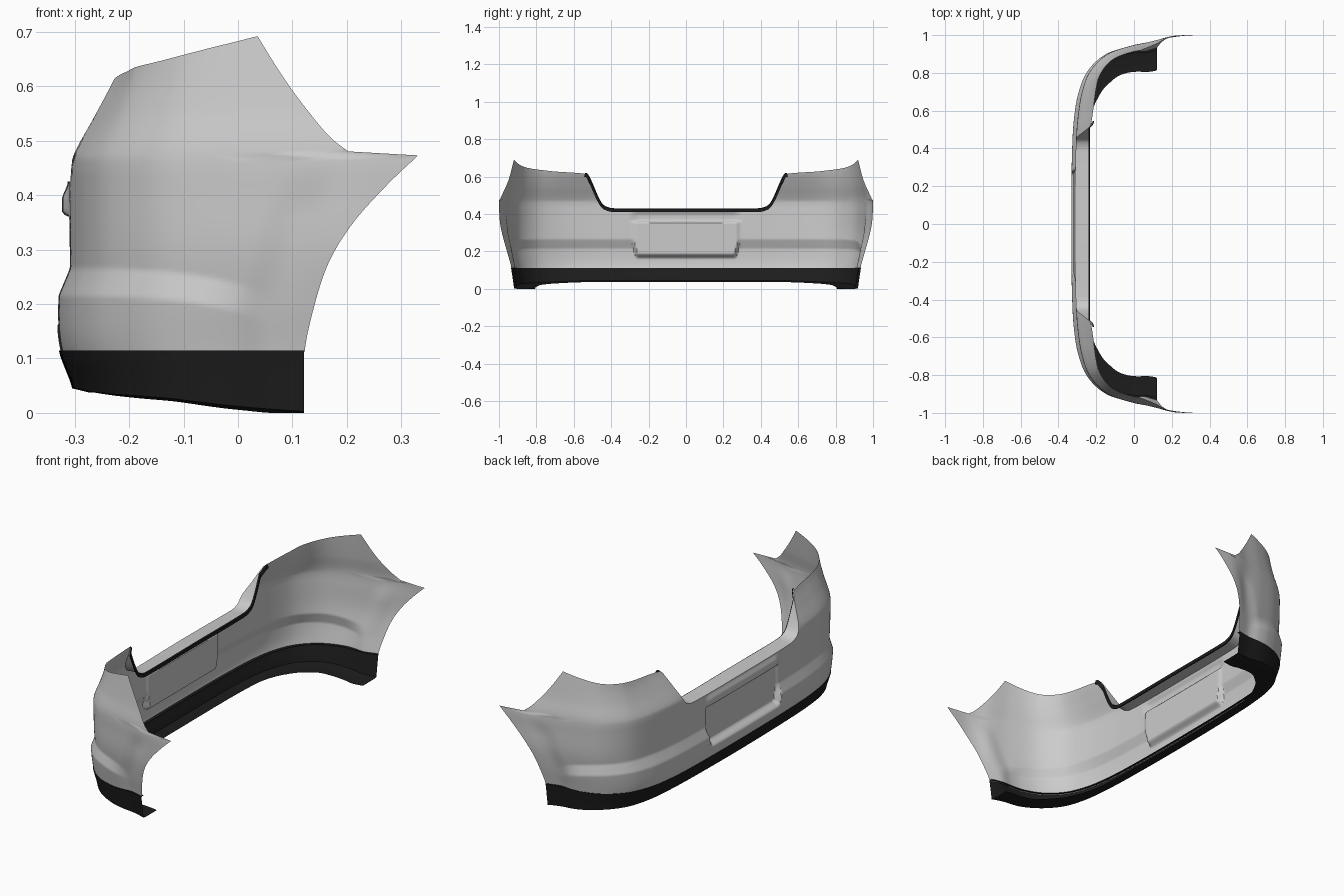
import bpy, bmesh, math
from mathutils import Vector

cube = bpy.data.objects.get("Cube")
if cube:
    bpy.data.objects.remove(cube)

black = bpy.data.materials.new("black_plastic")
black.use_nodes = True
black.diffuse_color = (0.012, 0.012, 0.012, 1)
black.node_tree.nodes["Principled BSDF"].inputs["Base Color"].default_value = black.diffuse_color


def ramp(e0, e1, v):
    return min(1, max(0, (v - e0) / (e1 - e0)))


def step(e0, e1, v):
    t = ramp(e0, e1, v)
    return t * t * (3 - 2 * t)


def interp(pts, v):
    """Smooth curve through (knot, value) pairs."""
    n = len(pts) - 1
    v = min(max(v, pts[0][0]), pts[n][0])
    i = next((k for k in range(n) if v <= pts[k + 1][0]), n - 1)
    (k0, p0), (k1, p1) = pts[i], pts[i + 1]
    h = k1 - k0
    t = (v - k0) / h

    def slope(j):
        a, b = pts[max(j - 1, 0)], pts[min(j + 1, n)]
        return (b[1] - a[1]) / (b[0] - a[0])
    m0, m1 = slope(i) * h, slope(i + 1) * h
    return ((2 * t**3 - 3 * t**2 + 1) * p0 + (t**3 - 2 * t**2 + t) * m0
            + (3 * t**2 - 2 * t**3) * p1 + (t**3 - t**2) * m1)


# Plan curve of one half, running from the middle to the wheel arch tip
PLAN = [(-.333, 0), (-.332, .2), (-.328, .4), (-.319, .55), (-.296, .69), (-.247, .807),
        (-.152, .896), (-.01, .944), (.1, .966), (.165, .985), (.22, .996), (.335, 1)]
arc = [0]
for p, q in zip(PLAN, PLAN[1:]):
    arc.append(arc[-1] + math.dist(p, q))
PLAN_X = [(a, p[0]) for a, p in zip(arc, PLAN)]
PLAN_Y = [(a, p[1]) for a, p in zip(arc, PLAN)]

# Inward offset by height, in the middle and on the sides
MID = [(0, .06), (.05, .05), (.11, .028), (.16, .021), (.27, .022), (.42, .02),
       (.45, .02), (.475, .024), (.55, .063), (.615, .094), (.7, .12)]
SIDE = [(0, .055), (.11, .038), (.2, .02), (.3, .004), (.4, 0), (.48, 0),
        (.56, .015), (.7, .035)]
# Wheel arch edge below and above the tip, and the fold beside it: x by height
ARCH_LOW = [(0, .11), (.11, .112), (.2, .135), (.28, .167), (.35, .212), (.42, .275), (.475, .333)]
ARCH_HIGH = [(.475, .21), (.505, .17), (.56, .12), (.615, .08), (.692, .03)]
FOLD = [(.11, .045), (.2, .055), (.3, .09), (.48, .15)]
CREASE = [(-.34, .266), (-.2, .263), (-.1, .255), (0, .235), (.05, .21), (.12, .2)]
TOP = [(0, .425), (.38, .425), (.42, .432), (.45, .455), (.52, .595), (.54, .614),
       (.75, .629), (.95, .65), (1.14, .692)]
BOTTOM = [(0, .045), (.5, .045), (.77, .036), (.96, .027), (1.1, .012), (1.23, .002)]
SPLIT, PEAK, COLS, LOW, HIGH = .40, .692, 130, 48, 40


def arc_at_x(x):
    lo, hi = .3, arc[-1]
    for _ in range(30):
        mid = (lo + hi) / 2
        lo, hi = (mid, hi) if interp(PLAN_X, mid) < x else (lo, mid)
    return lo


BASE = arc_at_x(ARCH_HIGH[-1][1])


def end_arc(z):
    return arc_at_x(interp(ARCH_LOW if z < .476 else ARCH_HIGH, z))


def column_arc(t, end):
    return t * BASE + (end - BASE) * max(0, (t - .6) / .4) ** 2.2


def surface(a, z, inset=0.0):
    """Point on the outer shell at arc length a and height z."""
    x, y = interp(PLAN_X, a), interp(PLAN_Y, a)
    a0, a1 = max(a - .004, 0), min(a + .004, arc[-1])
    n = Vector((interp(PLAN_Y, a1) - interp(PLAN_Y, a0),
                interp(PLAN_X, a0) - interp(PLAN_X, a1))).normalized()
    w = step(.6, 1.1, a)
    d = interp(MID, z) * (1 - w) + interp(SIDE, z) * w + inset
    zc = interp(CREASE, x)
    d -= .02 * ramp(zc, zc - .05, z) * (1 - step(-.07, .06, x))
    return Vector((x + n.x * d, y + n.y * d, z))


def body_point(a, z):
    # shallow fold running beside the wheel arch edge
    off = interp(PLAN_X, a) - interp(FOLD, z)
    p = surface(a, z, .006 * step(-.07, 0, off) * step(.07, 0, off) * step(.46, .36, z))
    # brow over the plate, then the plate recess itself
    p.x -= .011 * step(.355, .37, z) * step(.425, .39, z) * step(.31, .25, p.y)
    half = .262 + .015 * step(.17, .25, z)
    recess = step(half + .012, half - .006, p.y) * step(.16, .19, z) * step(.365, .353, z)
    p.x += (-.301 - p.x) * recess
    return p


def grid(name, rows, material=None):
    """Skin rows of points and mirror them to the other half."""
    bm = bmesh.new()
    vs = [[bm.verts.new(p) for p in row] for row in rows]
    for r0, r1 in zip(vs, vs[1:]):
        for i in range(len(r0) - 1):
            bm.faces.new((r0[i], r0[i + 1], r1[i + 1], r1[i]))
    bmesh.ops.remove_doubles(bm, verts=bm.verts, dist=.0001)
    bmesh.ops.recalc_face_normals(bm, faces=bm.faces)
    mesh = bpy.data.meshes.new(name)
    bm.to_mesh(mesh)
    bm.free()
    ob = bpy.data.objects.new(name, mesh)
    bpy.context.collection.objects.link(ob)
    if material:
        mesh.materials.append(material)
    bpy.ops.object.select_all(action='DESELECT')
    ob.select_set(True)
    bpy.context.view_layer.objects.active = ob
    bpy.ops.object.shade_smooth_by_angle(angle=math.radians(35))
    mirror = ob.modifiers.new("mirror", 'MIRROR')
    mirror.use_axis = (False, True, False)


ts = [i / COLS for i in range(COLS + 1)]

# Bumper shell: even rows up to the split, then rows that fan out to the top edge
rows = []
for k in range(LOW):
    z = .112 + (SPLIT - .112) * k / LOW
    rows.append([body_point(column_arc(t, end_arc(z)), z) for t in ts])
for k in range(HIGH + 1):
    f = k / HIGH
    end = end_arc(SPLIT + f * (PEAK - SPLIT))
    rows.append([body_point(column_arc(t, end), SPLIT + f * (interp(TOP, t * BASE) - SPLIT))
                 for t in ts])
grid("bumper_shell", rows)

# Shelf folded inward along the middle cutout
edge = [p for p, t in zip(rows[-1], ts) if t * BASE < .55]
inner = [Vector((max(p.x + .008, -.24), p.y + .004 * step(.4, .5, p.y), p.z + .006)) for p in edge]
grid("cutout_shelf", [edge, inner])

# Black lip on the inner edge of the shelf
lip = [inner]
for dx, dy, dz in ((.006, .003, -.003), (.006, .007, -.02), (0, .007, -.02)):
    lip.append([p + Vector((dx, dy * step(.38, .48, p.y), dz)) for p in inner])
grid("cutout_lip", lip, black)

# Black lower skirt: ledge, outer wall and inward bottom flange
ends = [column_arc(t, end_arc(.1)) for t in ts]
skirt = [[surface(a, .114, .015) for a in ends], [surface(a, .115, -.003) for a in ends]]
for k in range(1, 9):
    skirt.append([surface(a, .113 + (interp(BOTTOM, a) - .113) * k / 8, -.003) for a in ends])
for f in (.15, .6, 1):
    row = []
    for a in ends:
        low = interp(BOTTOM, a)
        p = surface(a, low, f * (.05 + .05 * step(.5, .9, a)))
        p.z = max(0, low - .008 * min(1, f * 2))
        row.append(p)
    skirt.append(row)
for row in skirt:
    for p in row:
        p.x = min(p.x, .121)
    row[-1].x = .121
grid("lower_skirt", skirt, black)
